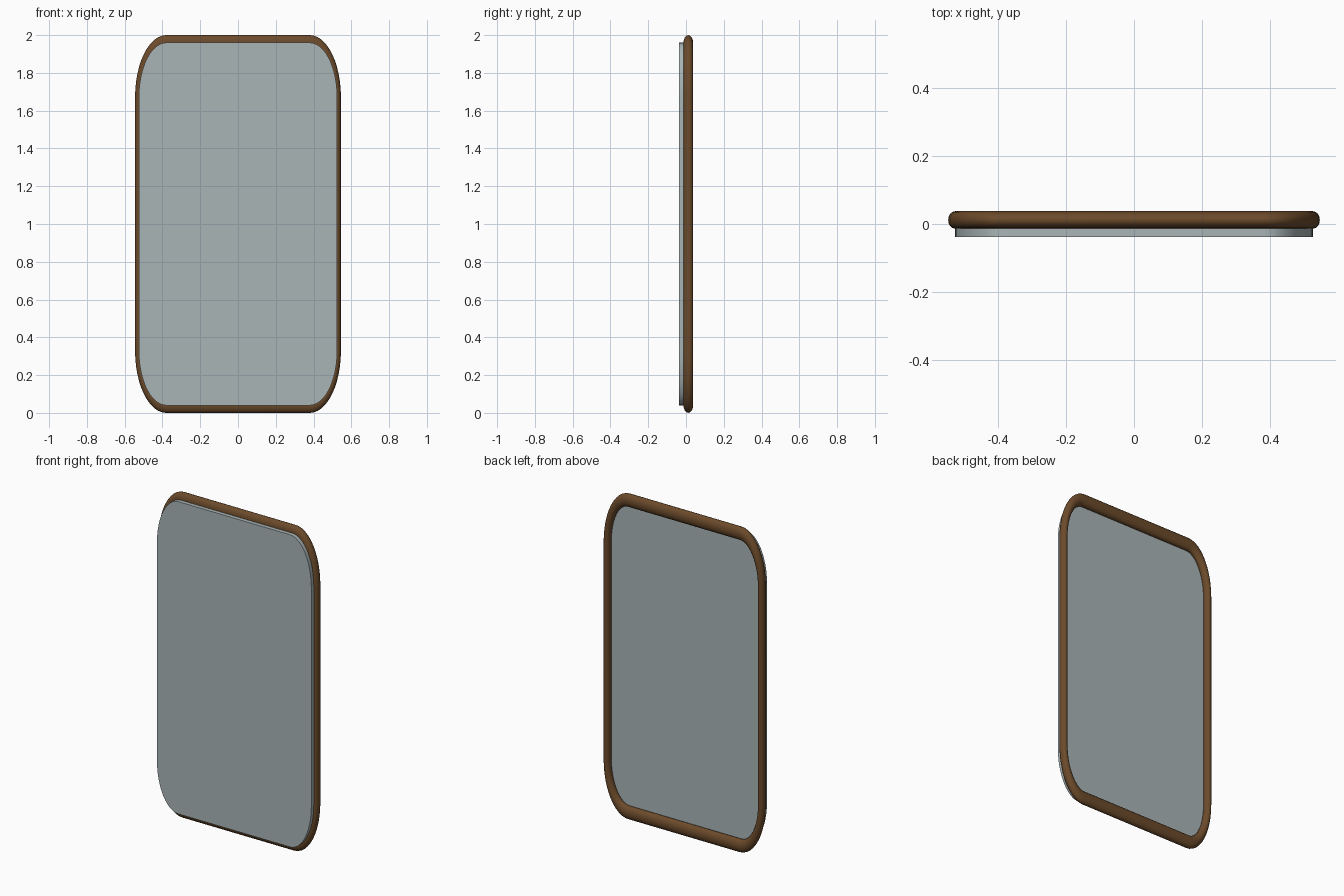
import bpy, bmesh, math

cube = bpy.data.objects.get("Cube")
if cube:
    bpy.data.objects.remove(cube, do_unlink=True)

HALF_W, HALF_H, RADIUS = 1.05, 0.96, 0.29   # outline before the width is halved
SQUEEZE = 0.5                               # narrows the outline and the rim together
STEPS = 12


def material(name, rgb, roughness):
    m = bpy.data.materials.new(name)
    m.use_nodes = True
    m.diffuse_color = (*rgb, 1)
    bsdf = m.node_tree.nodes["Principled BSDF"]
    bsdf.inputs["Base Color"].default_value = (*rgb, 1)
    bsdf.inputs["Roughness"].default_value = roughness
    return m


def outline():
    """Rounded rectangle as (x, z, normal x, normal z)."""
    pts = []
    for q, (sx, sz) in enumerate([(1, 1), (-1, 1), (-1, -1), (1, -1)]):
        for i in range(STEPS + 1):
            a = math.pi / 2 * (q + i / STEPS)
            c, s = math.cos(a), math.sin(a)
            pts.append((sx * (HALF_W - RADIUS) + RADIUS * c,
                        sz * (HALF_H - RADIUS) + RADIUS * s, c, s))
    return pts


def sweep(name, section, mat, closed_section):
    """Carry a section of (outward, y) points around the outline."""
    bm = bmesh.new()
    rings = [[bm.verts.new((SQUEEZE * (x + nx * o), y, 1 + z + nz * o))
              for x, z, nx, nz in outline()] for o, y in section]
    count = len(rings[0])
    pairs = list(zip(rings, rings[1:]))
    if closed_section:
        pairs.append((rings[-1], rings[0]))
    else:
        bm.faces.new(rings[0])
        bm.faces.new(rings[-1])
    for r0, r1 in pairs:
        for i in range(count):
            j = (i + 1) % count
            bm.faces.new((r0[i], r0[j], r1[j], r1[i]))
    bmesh.ops.recalc_face_normals(bm, faces=bm.faces)
    mesh = bpy.data.meshes.new(name)
    bm.to_mesh(mesh)
    bm.free()
    mesh.materials.append(mat)
    obj = bpy.data.objects.new(name, mesh)
    bpy.context.collection.objects.link(obj)
    bpy.ops.object.select_all(action='DESELECT')
    obj.select_set(True)
    bpy.context.view_layer.objects.active = obj
    bpy.ops.object.shade_smooth_by_angle(angle=math.radians(40))
    return obj


wood = material("brown wood", (0.15, 0.07, 0.024), 0.5)
glass = material("grey mirror glass", (0.40, 0.46, 0.47), 0.3)

# Rounded rim running all the way around
rim = [(0.04 * math.cos(2 * math.pi * k / 16),
        0.012 + 0.0255 * math.sin(2 * math.pi * k / 16)) for k in range(16)]
sweep("frame", rim, wood, True)

# Flat pane standing proud of the front of the rim
sweep("mirror_pane", [(0, -0.0375), (0, -0.002)], glass, False)
